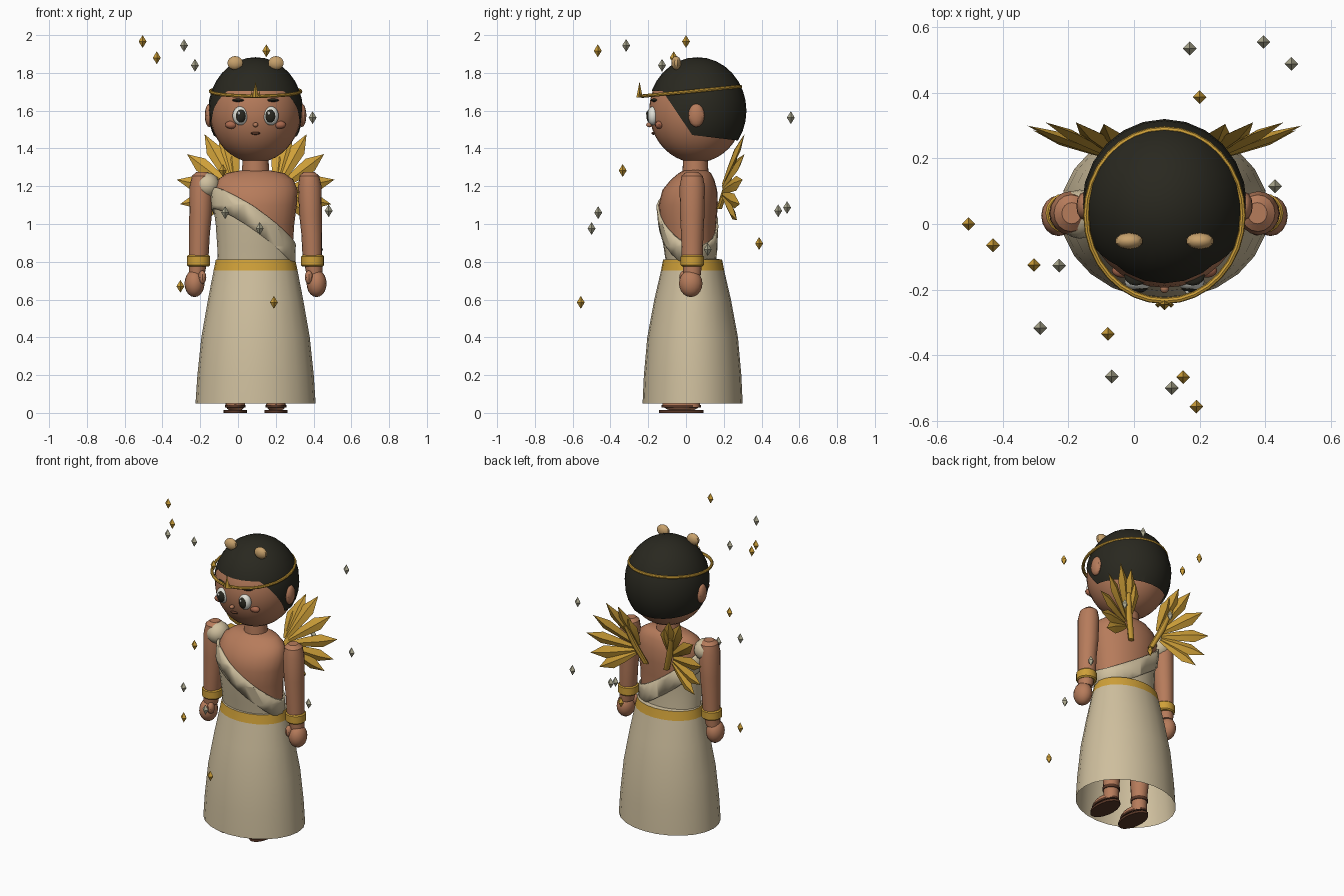
import bpy, bmesh, math
from mathutils import Vector, Matrix

if "Cube" in bpy.data.objects:
    bpy.data.objects.remove(bpy.data.objects["Cube"])

CX = 0.093  # body centre line


def mat(name, *rgb):
    m = bpy.data.materials.new(name)
    m.diffuse_color = (*rgb, 1)
    m.use_nodes = True
    m.node_tree.nodes["Principled BSDF"].inputs["Base Color"].default_value = m.diffuse_color
    return m


SKIN = mat("skin", 0.47, 0.20, 0.105)
BLUSH = mat("blush", 0.40, 0.14, 0.075)
CLOTH = mat("cream cloth", 0.62, 0.52, 0.34)
GOLD = mat("gold", 0.62, 0.35, 0.04)
HAIR = mat("black hair", 0.022, 0.021, 0.014)
SILVER = mat("silver", 0.42, 0.40, 0.28)
BROWN = mat("brown leather", 0.10, 0.038, 0.02)
TAN = mat("tan", 0.58, 0.36, 0.15)
WHITE = mat("eye white", 0.75, 0.75, 0.68)


def finish(name, bm, *mats):
    bmesh.ops.recalc_face_normals(bm, faces=bm.faces)
    me = bpy.data.meshes.new(name)
    bm.to_mesh(me)
    bm.free()
    for m in mats:
        me.materials.append(m)
    ob = bpy.data.objects.new(name, me)
    bpy.context.collection.objects.link(ob)
    return ob


def cut(bm, co, no):
    """Remove what lies on the normal's side of a plane."""
    bmesh.ops.bisect_plane(bm, geom=bm.verts[:] + bm.edges[:] + bm.faces[:],
                           plane_co=co, plane_no=no, clear_outer=True)


def ball(name, c, r, m, seg=16, cuts=()):
    bm = bmesh.new()
    bmesh.ops.create_uvsphere(bm, u_segments=seg, v_segments=max(8, seg * 2 // 3), radius=1,
                              matrix=Matrix.Translation(c) @ Matrix.Diagonal((*r, 1)))
    for co, no in cuts:
        cut(bm, co, no)
    return finish(name, bm, m)


def loft(name, rings, mats, seg=20, caps=True, cuts=(), rule=None):
    """Stack of ellipses (z, x, y, rx, ry)."""
    bm = bmesh.new()
    loops = [[bm.verts.new((x + rx * math.cos(2 * math.pi * i / seg),
                            y + ry * math.sin(2 * math.pi * i / seg), z)) for i in range(seg)]
             for z, x, y, rx, ry in rings]
    for a, b in zip(loops, loops[1:]):
        for i in range(seg):
            j = (i + 1) % seg
            f = bm.faces.new((a[i], a[j], b[j], b[i]))
            if rule:
                f.material_index = rule(f.calc_center_median())
    if caps:
        bm.faces.new(loops[0])
        bm.faces.new(loops[-1])
    for co, no in cuts:
        cut(bm, co, no)
    return finish(name, bm, *mats)


def spike(bm, root, tip, w, t):
    """Pointed feather: narrow root, wide middle, sharp tip."""
    root, tip = Vector(root), Vector(tip)
    d = (tip - root).normalized()
    side = d.cross(Vector((0, 1, 0))).normalized()
    n = side.cross(d)
    loops = []
    for k, s in ((0, 0.3), (0.35, 0.75), (0.68, 1)):
        p = root.lerp(tip, k)
        loops.append([bm.verts.new(p + v * s) for v in (side * w, n * t, -side * w, -n * t)])
    end = bm.verts.new(tip)
    bm.faces.new(loops[0])
    for i in range(4):
        j = (i + 1) % 4
        for a, b in zip(loops, loops[1:]):
            bm.faces.new((a[i], a[j], b[j], b[i]))
        bm.faces.new((loops[2][i], loops[2][j], end))


# Torso, wrapped cloth and diagonal sash
def body(s):
    prof = [(0.78, 0.03, 0.195, 0.13), (0.88, 0.02, 0.197, 0.135), (1.0, 0.012, 0.205, 0.148),
            (1.1, 0.012, 0.218, 0.157), (1.18, 0.02, 0.222, 0.145), (1.235, 0.035, 0.20, 0.115),
            (1.27, 0.047, 0.15, 0.085), (1.285, 0.05, 0.07, 0.06)]
    return [(z, CX, y, rx * s, ry * s) for z, y, rx, ry in prof]


n = Vector((0.675, 0.3, 1))
top_edge, low_edge = Vector((-0.1, -0.1, 1.2)), Vector((-0.1, -0.1, 1.08))
loft("torso", body(1), [SKIN], 24)
loft("wrap", body(1.03), [CLOTH], 24, False, [(top_edge, n)])
sash = loft("sash", body(1.08), [CLOTH], 24, False, [(top_edge, n), (low_edge, -n)])
sol = sash.modifiers.new("thickness", "SOLIDIFY")
sol.thickness, sol.offset = 0.015, -1
ball("shoulder_drape", (-0.165, 0.03, 1.205), (0.069, 0.075, 0.068), CLOTH)

# Skirt with gold waistband, open below
skirt = [(0.05, 0.318, 0.265), (0.2, 0.308, 0.258), (0.4, 0.287, 0.24), (0.6, 0.252, 0.203),
         (0.755, 0.222, 0.167), (0.812, 0.21, 0.156), (0.815, 0.19, 0.125)]
loft("skirt", [(z, CX, 0.035, rx, ry) for z, rx, ry in skirt], [CLOTH, GOLD], 24, False,
     rule=lambda c: int(0.755 < c.z < 0.812))

# Neck and head
loft("neck", [(1.25, CX, 0.05, 0.075, 0.07), (1.37, CX, 0.05, 0.066, 0.064)], [SKIN], 16)
ball("head", (CX, 0.055, 1.6), (0.243, 0.25, 0.275), SKIN, 32)

# Hair: cap above the brow and a rear part with a slanted edge
hc, hr = (CX, 0.06, 1.6), (0.251, 0.26, 0.283)
ball("hair_cap", hc, hr, HAIR, 24, [((0, 0, 1.705), (0, 0, -1))])
ball("hair_back", hc, hr, HAIR, 24, [((0, 0, 1.71), (0, 0, 1)), ((0, 0, 1.475), (0, -0.12, -1)),
                                     ((0, -0.125, 1.705), (0, -0.215, -0.145))])

# Face
ball("nose", (CX, -0.195, 1.525), (0.014, 0.016, 0.013), SKIN, 12)
ball("mouth", (CX, -0.172, 1.48), (0.025, 0.012, 0.008), BROWN, 12)
for s, side in ((-1, "left"), (1, "right")):
    def at(off, y, z):
        return (CX + s * off, y, z)

    ball(side + "_eye", at(0.081, -0.175, 1.573), (0.041, 0.03, 0.05), WHITE)
    ball(side + "_iris", at(0.079, -0.19, 1.572), (0.029, 0.02, 0.037), HAIR)
    ball(side + "_eye_glint", (CX + s * 0.079 - 0.009, -0.207, 1.586), (0.008, 0.006, 0.009), WHITE, 8)
    ball(side + "_brow", at(0.086, -0.158, 1.655), (0.037, 0.03, 0.010), HAIR, 12)
    ball(side + "_cheek", at(0.128, -0.142, 1.525), (0.033, 0.022, 0.021), BLUSH, 12)
    ball(side + "_ear", at(0.245, 0.055, 1.575), (0.024, 0.043, 0.062), SKIN, 12)
    ball(side + "_hair_bun", at(0.108, -0.052, 1.852), (0.043, 0.026, 0.037), TAN, 10)

    # Arm, cuff and hand
    loft(side + "_arm", [(z, CX + s * o, 0.033, r, r * 1.08) for z, o, r in (
        (1.275, 0.283, 0.03), (1.255, 0.285, 0.052), (1.2, 0.287, 0.062), (1.05, 0.291, 0.06),
        (0.95, 0.297, 0.055), (0.84, 0.3, 0.052), (0.73, 0.312, 0.042))], [SKIN], 16)
    loft(side + "_cuff", [(z, CX + s * 0.302, 0.033, r, r) for z, r in (
        (0.775, 0.054), (0.782, 0.061), (0.828, 0.061), (0.835, 0.054))], [GOLD], 16)
    ball(side + "_hand", at(0.323, 0.025, 0.685), (0.053, 0.062, 0.072), SKIN)
    ball(side + "_thumb", at(0.282, -0.01, 0.718), (0.022, 0.026, 0.036), SKIN, 10)

    # Leg and sandal
    loft(side + "_leg", [(z, CX + s * 0.108, y, r, r) for z, y, r in (
        (0.03, 0.03, 0.045), (0.12, 0.03, 0.047), (0.3, 0.035, 0.062), (0.7, 0.035, 0.075))], [SKIN], 16)
    ball(side + "_foot", at(0.108, -0.025, 0.045), (0.052, 0.1, 0.04), SKIN)
    loft(side + "_sole", [(z, CX + s * 0.108, -0.025, 0.062, 0.117) for z in (0, 0.015)], [BROWN])
    loft(side + "_strap", [(z, CX + s * 0.108, -0.025, 0.055, 0.104) for z in (0.028, 0.042)], [BROWN])
    loft(side + "_ankle_strap", [(z, CX + s * 0.108, 0.03, 0.052, 0.052) for z in (0.1, 0.12)], [BROWN], 16)

    # Wing: fan of feathers and a leading bone
    bm = bmesh.new()
    for o, y, z in ((0.13, 0.28, 1.4), (0.185, 0.305, 1.47), (0.27, 0.31, 1.475), (0.363, 0.31, 1.37),
                    (0.418, 0.3, 1.235), (0.40, 0.285, 1.105), (0.345, 0.27, 1.02)):
        spike(bm, at(0.11 + 0.1 * (o - 0.13), 0.195, 1.17 + 0.15 * (z - 1.2)), at(o, y, z), 0.04, 0.016)
    finish(side + "_wing", bm, GOLD)
    loft(side + "_wing_bone", [(1.08, CX + s * 0.075, 0.175, 0.018, 0.016),
                               (1.2, CX + s * 0.125, 0.215, 0.022, 0.018),
                               (1.33, CX + s * 0.165, 0.255, 0.014, 0.012)], [GOLD], 10)

# Circlet with a front crest
bpy.ops.mesh.primitive_torus_add(major_segments=32, minor_segments=8, major_radius=0.25,
                                 minor_radius=0.0095, location=(CX, 0.027, 1.702),
                                 rotation=(0.096, 0, 0))
circlet = bpy.context.object
circlet.name = "circlet"
circlet.scale = (0.955, 1.05, 1)
circlet.data.materials.append(GOLD)
bm = bmesh.new()
for o, h, r in ((0, 0.085, 0.017), (-0.02, 0.035, 0.009), (0.02, 0.035, 0.009)):
    bmesh.ops.create_cone(bm, cap_ends=True, segments=4, radius1=r, radius2=0, depth=h,
                          matrix=Matrix.Translation((CX + o, -0.246, 1.67 + h / 2)))
finish("circlet_crest", bm, GOLD)

# Floating sparkles
GOLDEN = [(-0.505, 0, 1.966), (-0.43, -0.065, 1.88), (0.15, -0.467, 1.917), (-0.08, -0.335, 1.283),
          (-0.305, -0.125, 0.67), (0.19, -0.557, 0.585), (0.2, 0.387, 0.897)]
PALE = [(-0.286, -0.317, 1.945), (-0.228, -0.127, 1.84), (0.395, 0.555, 1.563), (-0.068, -0.465, 1.06),
        (0.115, -0.5, 0.976), (0.48, 0.488, 1.07), (0.17, 0.535, 1.087), (0.43, 0.115, 0.865)]
for name, spots, m in (("gold_sparkles", GOLDEN, GOLD), ("silver_sparkles", PALE, SILVER)):
    bm = bmesh.new()
    for p in spots:
        for up in (1, -1):
            bmesh.ops.create_cone(bm, cap_ends=False, segments=4, radius1=0.021, radius2=0,
                                  depth=0.034, matrix=Matrix.Translation(p)
                                  @ Matrix.Diagonal((1, 1, up, 1)) @ Matrix.Translation((0, 0, 0.017)))
    bmesh.ops.remove_doubles(bm, verts=bm.verts, dist=0.0005)
    finish(name, bm, m)

# Smooth rounded surfaces, keep hard edges
bpy.ops.object.select_all(action="SELECT")
bpy.context.view_layer.objects.active = circlet
bpy.ops.object.shade_smooth_by_angle(angle=math.radians(35))
